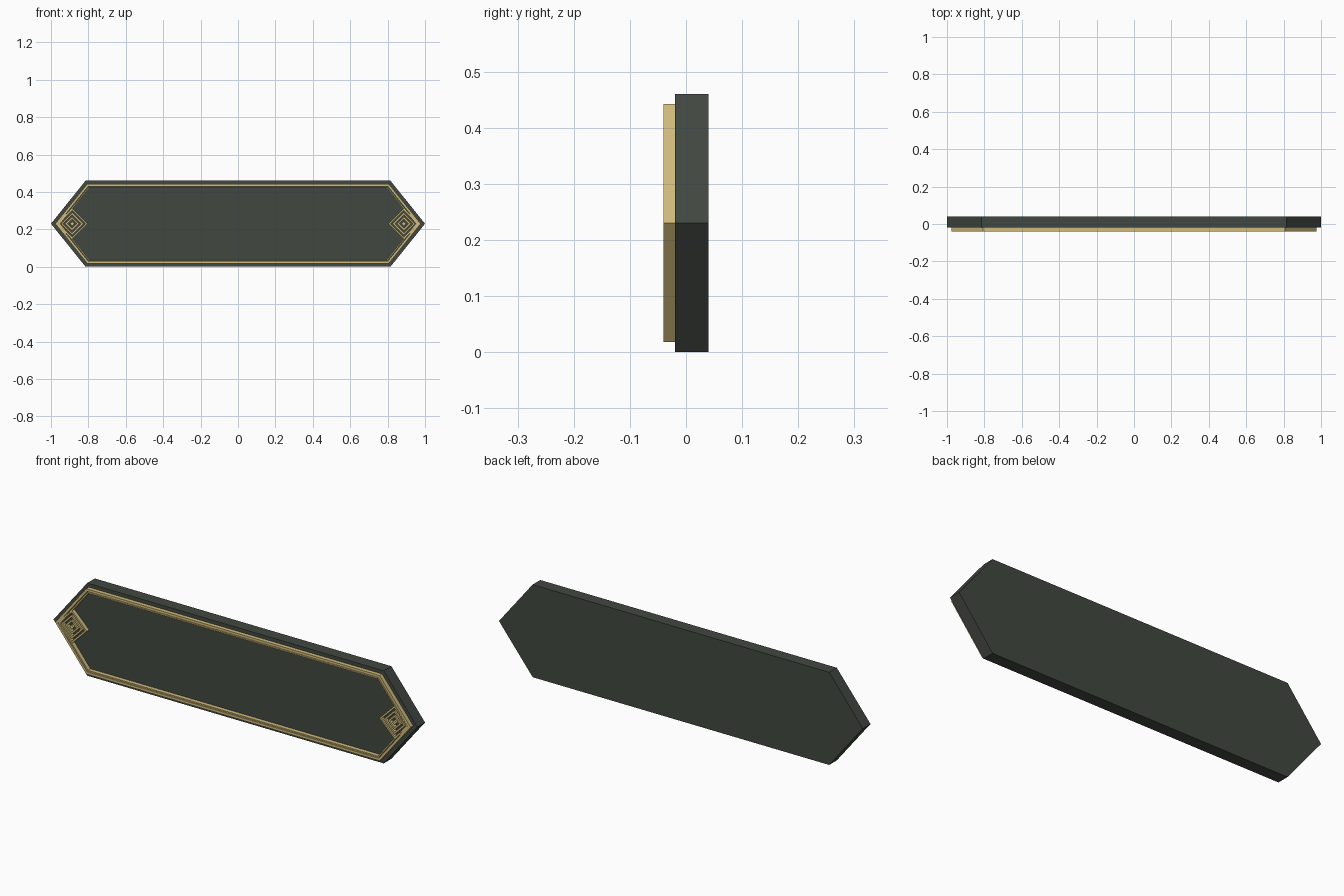
import bpy, bmesh, math

if "Cube" in bpy.data.objects:
    bpy.data.objects.remove(bpy.data.objects["Cube"])

def material(name, rgb):
    m = bpy.data.materials.new(name)
    m.diffuse_color = (*rgb, 1)
    m.use_nodes = True
    m.node_tree.nodes["Principled BSDF"].inputs["Base Color"].default_value = m.diffuse_color
    return m

DARK = material("charcoal green", (0.055, 0.064, 0.053))
GOLD = material("pale gold", (0.63, 0.50, 0.20))
CZ = 0.23

def hexagon(d):
    """Plaque outline, inset by d from every edge."""
    w, h, c = 1.0, 0.23, 0.185
    slant = math.hypot(c, h)
    tip = w - d * slant / h
    corner = tip - (h - d) * c / h
    return [(tip, 0), (corner, h - d), (-corner, h - d),
            (-tip, 0), (-corner, d - h), (corner, d - h)]

def diamond(r, cx):
    return [(cx + r, 0), (cx, r), (cx - r, 0), (cx, -r)]

def extrude(name, rings, y0, y1, mat):
    """Extrude frames (outer, inner) or solid shapes (outer, None) along y."""
    bm = bmesh.new()
    for outer, inner in rings:
        n = len(outer)
        def loop(pts, y):
            return [bm.verts.new((x, y, z + CZ)) for x, z in pts]
        of, ob = loop(outer, y0), loop(outer, y1)
        if inner:
            nf, nb = loop(inner, y0), loop(inner, y1)
        else:
            bm.faces.new(of)
            bm.faces.new(ob[::-1])
        for i in range(n):
            j = (i + 1) % n
            bm.faces.new((of[i], ob[i], ob[j], of[j]))
            if inner:
                bm.faces.new((nf[i], nf[j], nb[j], nb[i]))
                bm.faces.new((of[i], of[j], nf[j], nf[i]))
                bm.faces.new((ob[j], ob[i], nb[i], nb[j]))
    bmesh.ops.recalc_face_normals(bm, faces=bm.faces)
    me = bpy.data.meshes.new(name)
    bm.to_mesh(me)
    bm.free()
    me.materials.append(mat)
    ob = bpy.data.objects.new(name, me)
    bpy.context.collection.objects.link(ob)

# Dark backing board
extrude("plaque_board", [(hexagon(0), None)], -0.02, 0.04, DARK)

# Double raised border
extrude("outer_border", [(hexagon(0.018), hexagon(0.030))], -0.04, -0.02, GOLD)
extrude("inner_border", [(hexagon(0.033), hexagon(0.039))], -0.04, -0.02, GOLD)

# Nested diamond ornament at each end
for side, sx in (("left", -1), ("right", 1)):
    cx = sx * 0.887
    rings = [(diamond(a, cx), diamond(b, cx))
             for a, b in ((0.083, 0.071), (0.060, 0.048), (0.037, 0.025))]
    rings.append((diamond(0.012, cx), None))
    extrude(side + "_diamond_ornament", rings, -0.039, -0.02, GOLD)
